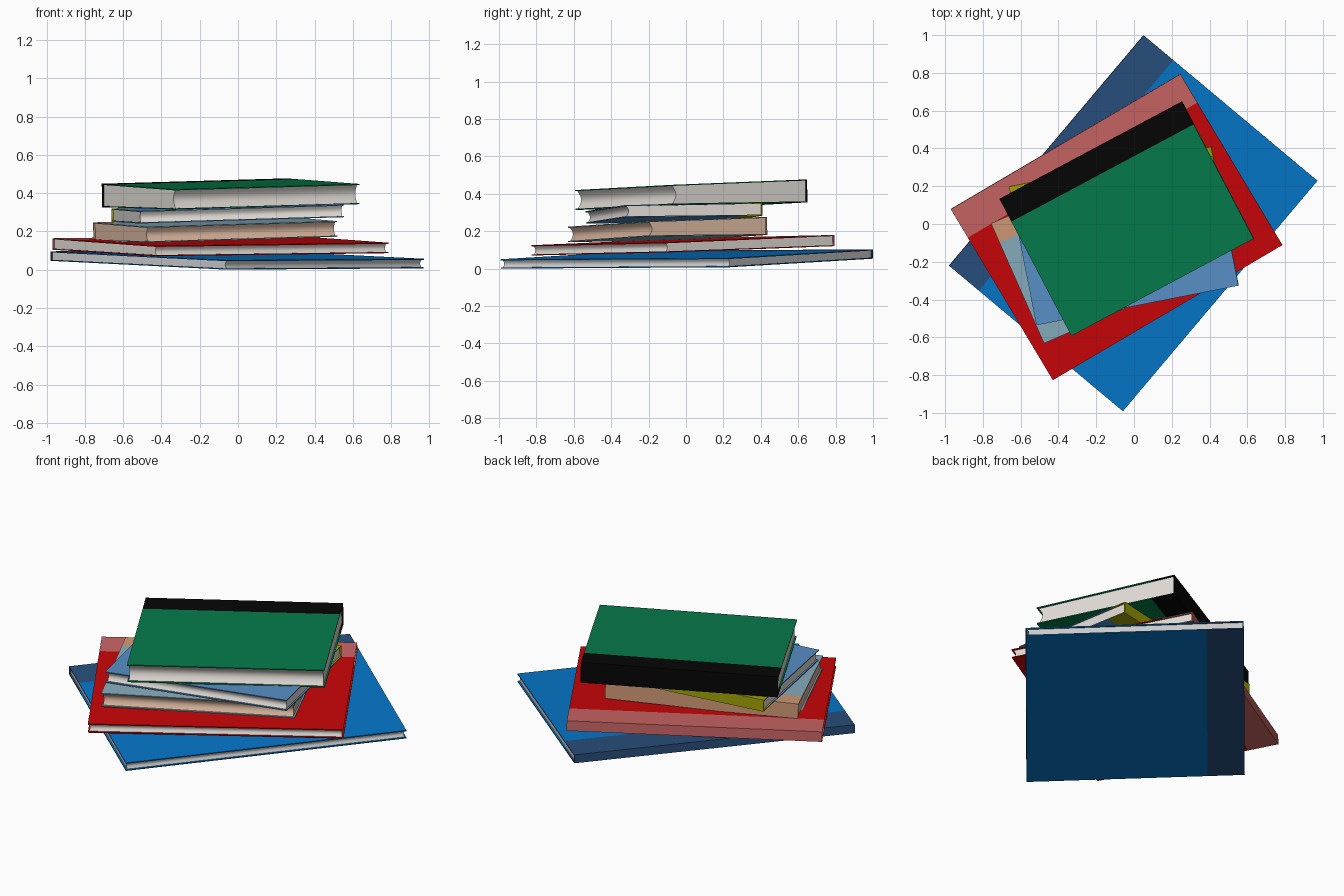
import bpy, math
from mathutils import Vector

if "Cube" in bpy.data.objects:
    bpy.data.objects.remove(bpy.data.objects["Cube"])

BOARD = 0.006   # cover board thickness
INSET = 0.009   # page block setback from the cover edges


def material(name, rgb):
    m = bpy.data.materials.new(name)
    m.diffuse_color = (*[(c / 255) ** 2.2 for c in rgb], 1)
    m.use_nodes = True
    m.node_tree.nodes["Principled BSDF"].inputs["Base Color"].default_value = m.diffuse_color
    return m


def prism(name, profile, u0, u1, frame, mat, smooth=False):
    """Extrude a (v, w) profile along the spine direction u of a book frame."""
    origin, U, V, N = frame
    n = len(profile)
    verts = [origin + U * u + V * v + N * w for u in (u0, u1) for v, w in profile]
    faces = [tuple(range(n))[::-1], tuple(range(n, 2 * n))]
    faces += [(i, (i + 1) % n, n + (i + 1) % n, n + i) for i in range(n)]
    # keep normals outward whichever way the profile winds
    area = sum(profile[i][0] * profile[(i + 1) % n][1]
               - profile[(i + 1) % n][0] * profile[i][1] for i in range(n))
    if (area > 0) != (V.cross(N).dot(U) > 0):
        faces = [f[::-1] for f in faces]
    mesh = bpy.data.meshes.new(name)
    mesh.from_pydata(verts, [], faces)
    mesh.materials.append(mat)
    obj = bpy.data.objects.new(name, mesh)
    bpy.context.collection.objects.link(obj)
    if smooth:
        bpy.ops.object.select_all(action='DESELECT')
        obj.select_set(True)
        bpy.context.view_layer.objects.active = obj
        bpy.ops.object.shade_smooth_by_angle(angle=math.radians(35))


def book(name, a, b, d, ts, tf, band, cover_rgb, spine_rgb, page_rgb):
    """a, b: bottom spine corners; d: bottom fore-edge corner beside a.
    ts, tf: thickness at the spine and at the fore edge."""
    a, b, d = Vector(a), Vector(b), Vector(d)
    length, width = (b - a).length, (d - a).length
    U, V = (b - a).normalized(), (d - a).normalized()
    N = U.cross(V).normalized()
    if N.z < 0:
        N = -N
    frame = (a, U, V, N)

    def top(v):
        return ts + (tf - ts) * v / width

    cover, spine, paper = (material(f"{name}_{k}", c) for k, c in
                           (("cover", cover_rgb), ("spine", spine_rgb), ("paper", page_rgb)))
    # spine cloth: C-shaped wrap over both boards
    prism(name + "_spine", [(band, 0), (0, 0), (0, ts), (band, top(band)),
                            (band, top(band) - BOARD), (BOARD, top(BOARD) - BOARD),
                            (BOARD, BOARD), (band, BOARD)], 0, length, frame, spine)
    # front and back boards
    prism(name + "_back_cover", [(band, 0), (width, 0), (width, BOARD), (band, BOARD)],
          0, length, frame, cover)
    prism(name + "_front_cover", [(band, top(band) - BOARD), (width, tf - BOARD),
                                  (width, tf), (band, top(band))], 0, length, frame, cover)
    # page block with hollow fore edge
    edge = width - INSET
    lo, hi = BOARD, top(edge) - BOARD
    depth = 0.22 * (hi - lo)
    profile = [(BOARD, top(BOARD) - BOARD), (BOARD, BOARD)]
    for i in range(13):
        s = i / 12
        profile.append((edge - depth * math.sin(math.pi * s), lo + (hi - lo) * s))
    prism(name + "_pages", profile, INSET, length - INSET, frame, paper, True)


WHITE = (222, 216, 210)
# stack from bottom to top
book("blue_book", (-0.98, -0.22, 0.046), (0.05, 1.0, 0.053), (-0.06, -0.99, 0.0),
     0.05, 0.05, 0.205, (14, 118, 200), (44, 80, 124), (205, 205, 205))
book("red_book", (-0.97, 0.08, 0.104), (0.245, 0.795, 0.120), (-0.43, -0.825, 0.07),
     0.06, 0.055, 0.175, (200, 14, 16), (200, 100, 100), WHITE)
book("pale_blue_book", (-0.755, 0.005, 0.15), (0.24, 0.435, 0.18), (-0.475, -0.63, 0.142),
     0.097, 0.082, 0.11, (134, 172, 188), (206, 152, 116), (214, 178, 154))
book("sky_blue_book", (-0.66, 0.20, 0.25), (0.41, 0.41, 0.283), (-0.515, -0.535, 0.241),
     0.07, 0.066, 0.115, (88, 142, 196), (160, 160, 14), WHITE)
book("green_book", (-0.71, 0.135, 0.326), (0.255, 0.65, 0.354), (-0.33, -0.59, 0.314),
     0.123, 0.106, 0.135, (14, 122, 76), (14, 14, 14), WHITE)
